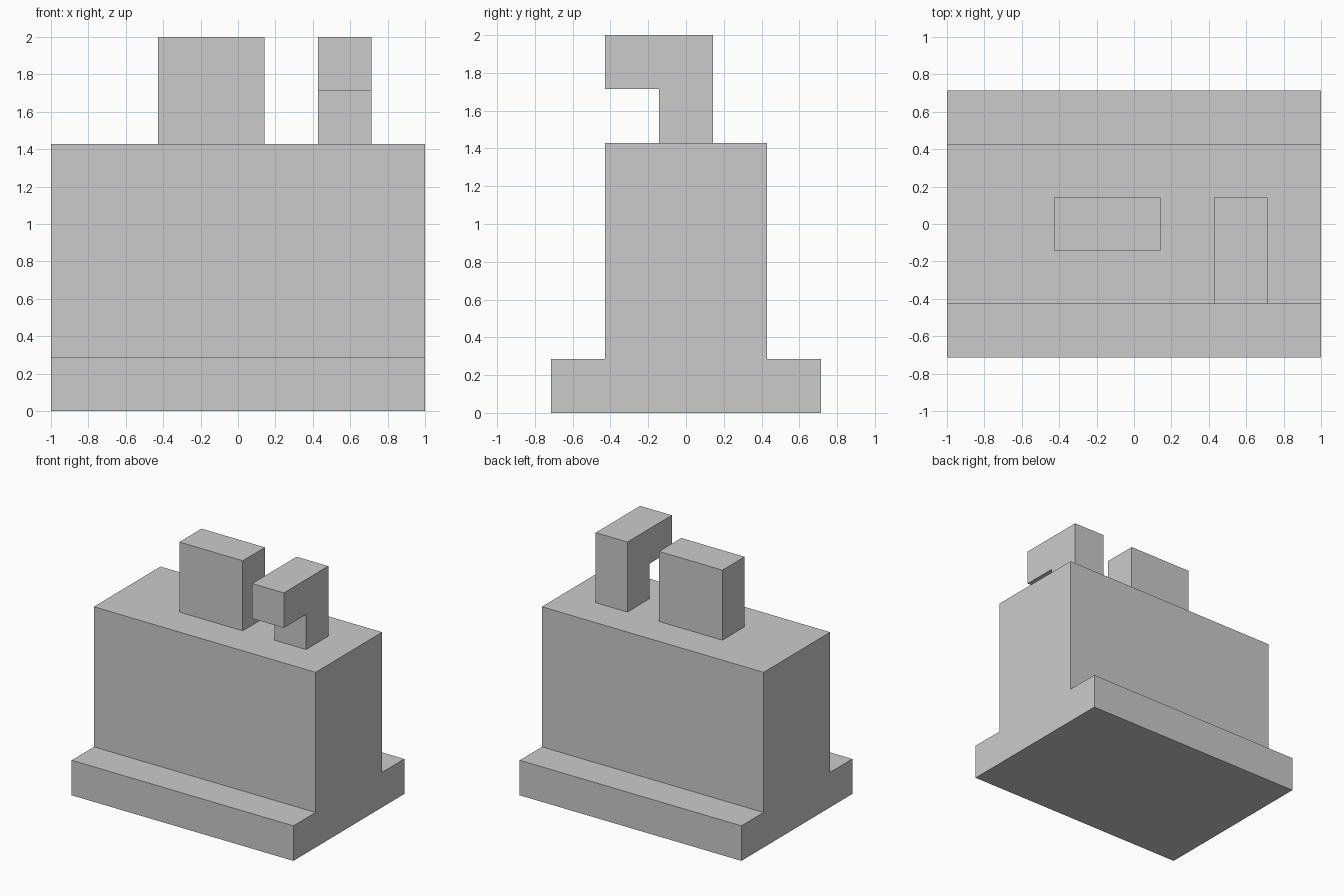
import bpy, bmesh

if "Cube" in bpy.data.objects:
    bpy.data.objects.remove(bpy.data.objects["Cube"])

U = 1 / 7  # grid module: every edge sits on a multiple of this


def extrude_profile(name, profile, x0, x1):
    """Extrude a closed (y, z) profile along x from x0 to x1, in modules."""
    bm = bmesh.new()
    face = bm.faces.new([bm.verts.new((x0 * U, y * U, z * U)) for y, z in profile])
    ext = bmesh.ops.extrude_face_region(bm, geom=[face], use_keep_orig=True)
    verts = [g for g in ext["geom"] if isinstance(g, bmesh.types.BMVert)]
    bmesh.ops.translate(bm, verts=verts, vec=((x1 - x0) * U, 0, 0))
    bmesh.ops.recalc_face_normals(bm, faces=bm.faces)
    mesh = bpy.data.meshes.new(name)
    bm.to_mesh(mesh)
    bm.free()
    obj = bpy.data.objects.new(name, mesh)
    bpy.context.collection.objects.link(obj)
    return obj


# Main body with a stepped foot along front and back
half = [(5, 0), (5, 2), (3, 2), (3, 10)]
extrude_profile("stepped_body", half + [(-y, z) for y, z in reversed(half)], -7, 7)

# Plain block on top
extrude_profile("top_block", [(-1, 10), (1, 10), (1, 14), (-1, 14)], -3, 1)

# Hooked post overhanging towards the front
extrude_profile("hooked_post",
                [(-1, 10), (1, 10), (1, 14), (-3, 14), (-3, 12), (-1, 12)], 3, 5)
